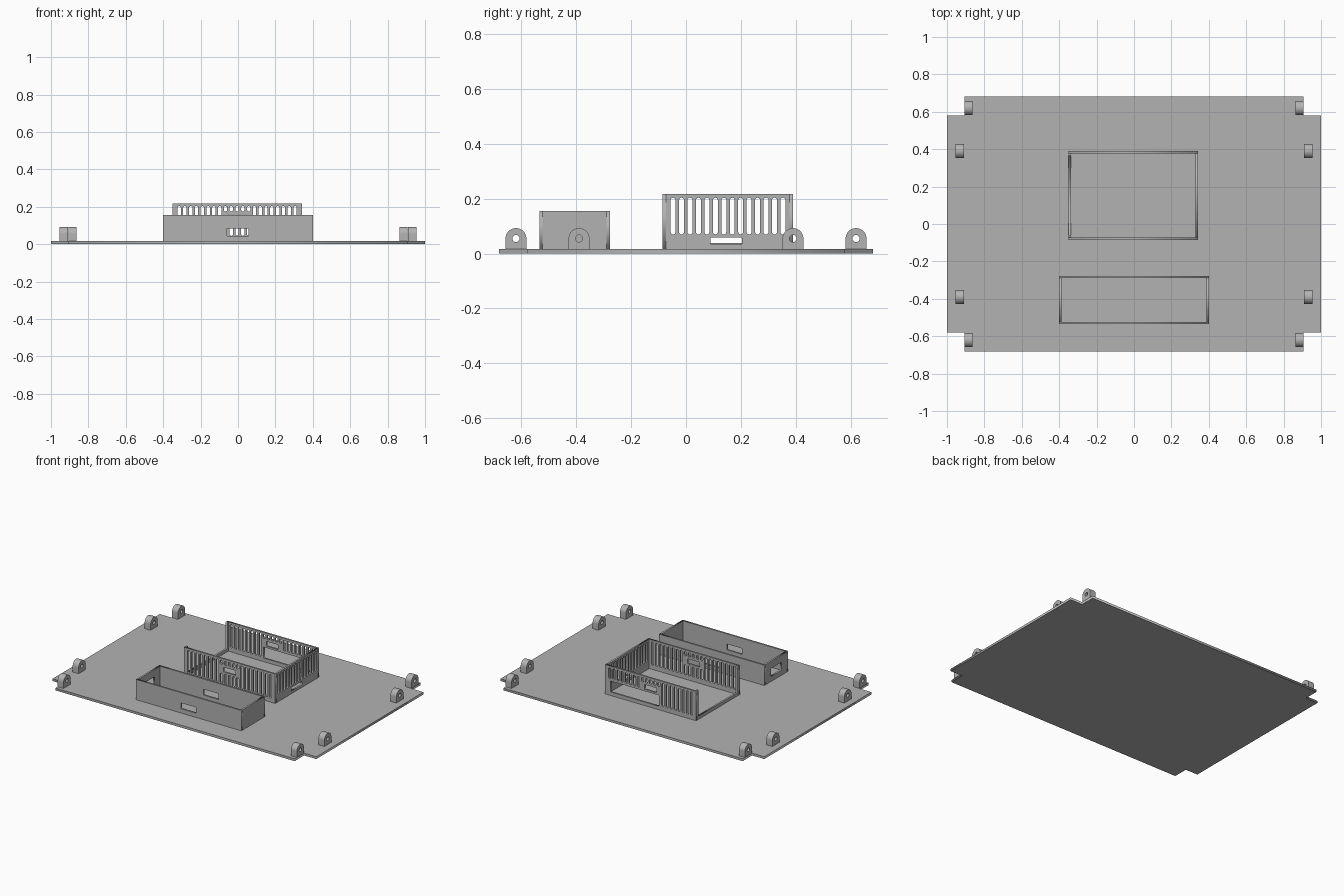
import bpy, bmesh, math
from mathutils import Matrix

cube = bpy.data.objects.get("Cube")
if cube:
    bpy.data.objects.remove(cube, do_unlink=True)

grey = bpy.data.materials.new("plain_grey")
grey.use_nodes = True
grey.diffuse_color = (0.45, 0.45, 0.45, 1)
grey.node_tree.nodes["Principled BSDF"].inputs["Base Color"].default_value = grey.diffuse_color

# Columns map profile right, profile up and thickness to world axes
ALONG_X = Matrix(((1, 0, 0), (0, 0, -1), (0, 1, 0))).to_4x4()
ALONG_Y = Matrix(((0, 0, 1), (1, 0, 0), (0, 1, 0))).to_4x4()
FLAT = Matrix.Identity(4)


def rect(a0, a1, b0, b1):
    return [(a0, b0), (a1, b0), (a1, b1), (a0, b1)]


def arc(ca, cb, r, start, end, steps):
    angles = [math.radians(start + (end - start) * i / steps) for i in range(steps + 1)]
    return [(ca + r * math.cos(t), cb + r * math.sin(t)) for t in angles]


def slit(c, b0, b1, r=0.009):
    return arc(c, b1 - r, r, 0, 180, 8) + arc(c, b0 + r, r, 180, 360, 8)


def panel(name, outline, holes, thickness, frame, centre):
    """Extrude an outline with holes and stand it along the given axis."""
    curve = bpy.data.curves.new(name, "CURVE")
    curve.dimensions = "2D"
    curve.fill_mode = "BOTH"
    curve.extrude = thickness / 2
    for loop in [outline] + holes:
        spline = curve.splines.new("POLY")
        spline.points.add(len(loop) - 1)
        for point, (a, b) in zip(spline.points, loop):
            point.co = (a, b, 0, 1)
        spline.use_cyclic_u = True
    temp = bpy.data.objects.new(name + "_profile", curve)
    bpy.context.collection.objects.link(temp)
    deps = bpy.context.evaluated_depsgraph_get()
    mesh = bpy.data.meshes.new_from_object(temp.evaluated_get(deps))
    bpy.data.objects.remove(temp, do_unlink=True)
    bpy.data.curves.remove(curve)
    mesh.transform(Matrix.Translation(centre) @ frame)
    bm = bmesh.new()
    bm.from_mesh(mesh)
    bmesh.ops.remove_doubles(bm, verts=bm.verts, dist=1e-5)
    bmesh.ops.recalc_face_normals(bm, faces=bm.faces)
    bm.to_mesh(mesh)
    bm.free()
    mesh.name = name
    mesh.materials.clear()
    mesh.materials.append(grey)
    obj = bpy.data.objects.new(name, mesh)
    bpy.context.collection.objects.link(obj)
    return obj


def wall_x(name, outline, holes, y):
    return panel(name, outline, holes, WALL, ALONG_X, (0, y, 0))


def wall_y(name, outline, holes, x):
    return panel(name, outline, holes, WALL, ALONG_Y, (x, 0, 0))


WALL, FLOOR = 0.012, 0.016
HALF = WALL / 2

# Base plate with notched corners
quarter = [(1, 0.58), (0.907, 0.58), (0.907, 0.682)]
right = [(x, -y) for x, y in reversed(quarter)] + quarter
plate = right + [(-x, -y) for x, y in right]
panel("base_plate", plate, [], FLOOR, FLAT, (0, 0, FLOOR / 2))

# Rounded lugs with pin holes
lug = [(-0.038, FLOOR)] + [(0.038, FLOOR)] + arc(0, 0.055, 0.038, 0, 180, 24)
pin = arc(0, 0.055, 0.013, 0, 345, 23)
lugs = []
for kind, x, y in (("corner_lug", 0.885, 0.62), ("side_lug", 0.932, 0.39)):
    for sx, side in ((1, "left"), (-1, "right")):
        for sy, end in ((1, "back"), (-1, "front")):
            lugs.append(panel(f"{kind}_{end}_{side}", lug, [pin], 0.045, ALONG_Y,
                              (sx * x, sy * y, 0)))

# Low front box
X, Y0, Y1, TOP = 0.4, -0.535, -0.278, 0.155
long_side = rect(-X, X, FLOOR, TOP)
port = rect(-0.058, 0.055, 0.045, 0.085)
wall_x("front_box_front_wall", long_side, [port], Y0 + HALF)
wall_x("front_box_back_wall", long_side, [port], Y1 - HALF)
short_side = rect(Y0 + WALL, Y1 - WALL, FLOOR, TOP)
wall_y("front_box_left_wall", short_side, [], X - HALF)
wall_y("front_box_right_wall", short_side, [rect(-0.465, -0.35, 0.05, 0.105)], HALF - X)

# Tall vented box
X0, X1, Y0, Y1, TOP = -0.35, 0.342, -0.085, 0.39, 0.217
MID, PITCH = -0.005, 0.031
window = rect(MID - 0.045, MID + 0.045, 0.128, 0.16)
front_holes, back_holes = [window], [window, rect(-0.07, 0.3, 0.04, 0.115)]
for i in range(-10, 11):
    x = MID + i * PITCH
    if abs(i) <= 2:
        front_holes += [slit(x, 0.175, 0.204), slit(x, 0.045, 0.115)]
        back_holes.append(slit(x, 0.175, 0.204))
    else:
        front_holes.append(slit(x, 0.045, 0.204))
        back_holes.append(slit(x, 0.13 if i > 0 else 0.045, 0.204))
long_side = rect(X0, X1, FLOOR, TOP)
wall_x("vented_box_front_wall", long_side, front_holes, Y0 + HALF)
wall_x("vented_box_back_wall", long_side, back_holes, Y1 - HALF)

side_holes = [rect(0.09, 0.205, 0.035, 0.058)]
side_holes += [slit(-0.047 + i * 0.0308, 0.07, 0.204) for i in range(14)]
a, b = Y0 + WALL, Y1 - WALL
wall_y("vented_box_left_wall", rect(a, b, FLOOR, TOP), side_holes, X1 - HALF)

# Open right side: low sill with short corner returns
sill, lip = 0.038, 0.015
open_side = [(a, FLOOR), (b, FLOOR), (b, TOP), (b - lip, TOP), (b - lip, sill),
             (a + lip, sill), (a + lip, TOP), (a, TOP)]
wall_y("vented_box_right_sill", open_side, [], X0 + HALF)

# Smooth the round lugs, keep their edges sharp
bpy.ops.object.select_all(action="DESELECT")
for obj in lugs:
    obj.select_set(True)
bpy.context.view_layer.objects.active = lugs[0]
bpy.ops.object.shade_smooth_by_angle(angle=math.radians(30))
